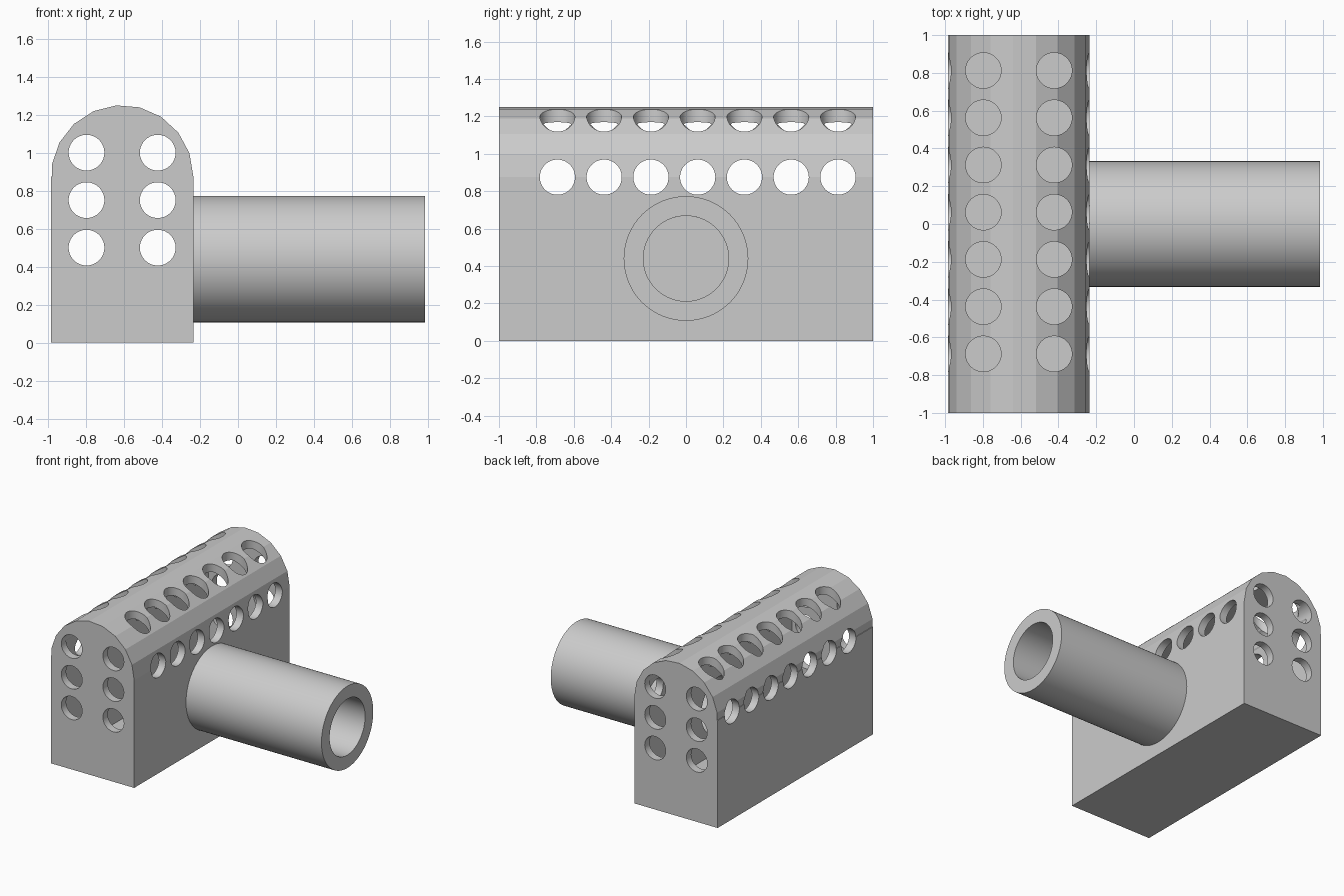
import bpy, bmesh
from math import cos, sin, pi, radians
from mathutils import Matrix, Vector

if "Cube" in bpy.data.objects:
    bpy.data.objects.remove(bpy.data.objects["Cube"], do_unlink=True)

grey = bpy.data.materials.new("plain_grey")
grey.use_nodes = True
grey.diffuse_color = (0.6, 0.6, 0.6, 1)
grey.node_tree.nodes["Principled BSDF"].inputs["Base Color"].default_value = (0.6, 0.6, 0.6, 1)

CX, ARCH_Z, R, WALL = -0.61, 0.875, 0.375, 0.0625
HOLE_R, PIPE_Z = 0.094, 0.44
ROW_Y = [0.0625 + 0.25 * k for k in range(-3, 4)]
PAIR_X = [CX - R / 2, CX + R / 2]


def finish(name, bm):
    bmesh.ops.recalc_face_normals(bm, faces=bm.faces)
    mesh = bpy.data.meshes.new(name)
    bm.to_mesh(mesh)
    bm.free()
    mesh.materials.append(grey)
    obj = bpy.data.objects.new(name, mesh)
    bpy.context.collection.objects.link(obj)
    return obj


def extrude_profile(name, points, half_length):
    """Sweep an x/z outline along y."""
    bm = bmesh.new()
    face = bm.faces.new([bm.verts.new((x, -half_length, z)) for x, z in points])
    new = bmesh.ops.extrude_face_region(bm, geom=[face])["geom"]
    bmesh.ops.translate(bm, vec=(0, 2 * half_length, 0),
                        verts=[v for v in new if isinstance(v, bmesh.types.BMVert)])
    return finish(name, bm)


def rods(name, centres, axis, radius, length, sides=64):
    """Parallel cylinders in one mesh."""
    bm = bmesh.new()
    turn = Vector((0, 0, 1)).rotation_difference(Vector(axis)).to_matrix().to_4x4()
    for c in centres:
        bmesh.ops.create_cone(bm, cap_ends=True, segments=sides, radius1=radius,
                              radius2=radius, depth=length,
                              matrix=Matrix.Translation(c) @ turn)
    return finish(name, bm)


def combine(target, other, operation):
    """Apply a boolean and discard the helper."""
    bpy.context.view_layer.objects.active = target
    mod = target.modifiers.new("combine", "BOOLEAN")
    mod.operation, mod.solver, mod.object = operation, "EXACT", other
    bpy.ops.object.modifier_apply(modifier=mod.name)
    bpy.data.objects.remove(other, do_unlink=True)


# Arched housing: box below, faceted barrel roof above
step = 2 * pi / 19
arch = [(CX + R * cos(i * step), ARCH_Z + R * sin(i * step)) for i in range(10)]
outline = [(CX - R, 0), (CX + R, 0)] + arch + [(arch[-1][0], ARCH_Z), (CX - R, ARCH_Z)]
housing = extrude_profile("perforated_housing", outline, 1.0)

# Outlet pipe joined to the side wall
pipe_start, pipe_end = CX + R - 0.03, 0.985
pipe = rods("outlet_pipe", [((pipe_start + pipe_end) / 2, 0, PIPE_Z)], (1, 0, 0),
            0.333, pipe_end - pipe_start, 96)
combine(housing, pipe, "UNION")

# Hollow interior
r = R - WALL
inner = [(CX - r, WALL), (CX + r, WALL)]
inner += [(CX + r * cos(i * pi / 8), ARCH_Z + r * sin(i * pi / 8)) for i in range(9)]
combine(housing, extrude_profile("cavity", inner, 1.0 - WALL), "DIFFERENCE")

# Pipe bore opening into the interior
bore_start = CX + r - 0.05
combine(housing, rods("bore", [((bore_start + 1.1) / 2, 0, PIPE_Z)], (1, 0, 0),
                      0.228, 1.1 - bore_start, 96), "DIFFERENCE")

# Round holes: through both sides, the roof, and both ends
side_holes = [(CX, y, ARCH_Z) for y in ROW_Y]
roof_holes = [(x, y, 1.1) for x in PAIR_X for y in ROW_Y]
end_holes = [(x, 0, z) for x in PAIR_X for z in (0.5, 0.75, 1.0)]
combine(housing, rods("side_holes", side_holes, (1, 0, 0), HOLE_R, 1.0), "DIFFERENCE")
combine(housing, rods("roof_holes", roof_holes, (0, 0, 1), HOLE_R, 0.6), "DIFFERENCE")
combine(housing, rods("end_holes", end_holes, (0, 1, 0), HOLE_R, 2.4), "DIFFERENCE")

# Smooth round walls, keep roof facets crisp
bpy.ops.object.select_all(action="DESELECT")
housing.select_set(True)
bpy.context.view_layer.objects.active = housing
bpy.ops.object.shade_smooth_by_angle(angle=radians(8))
